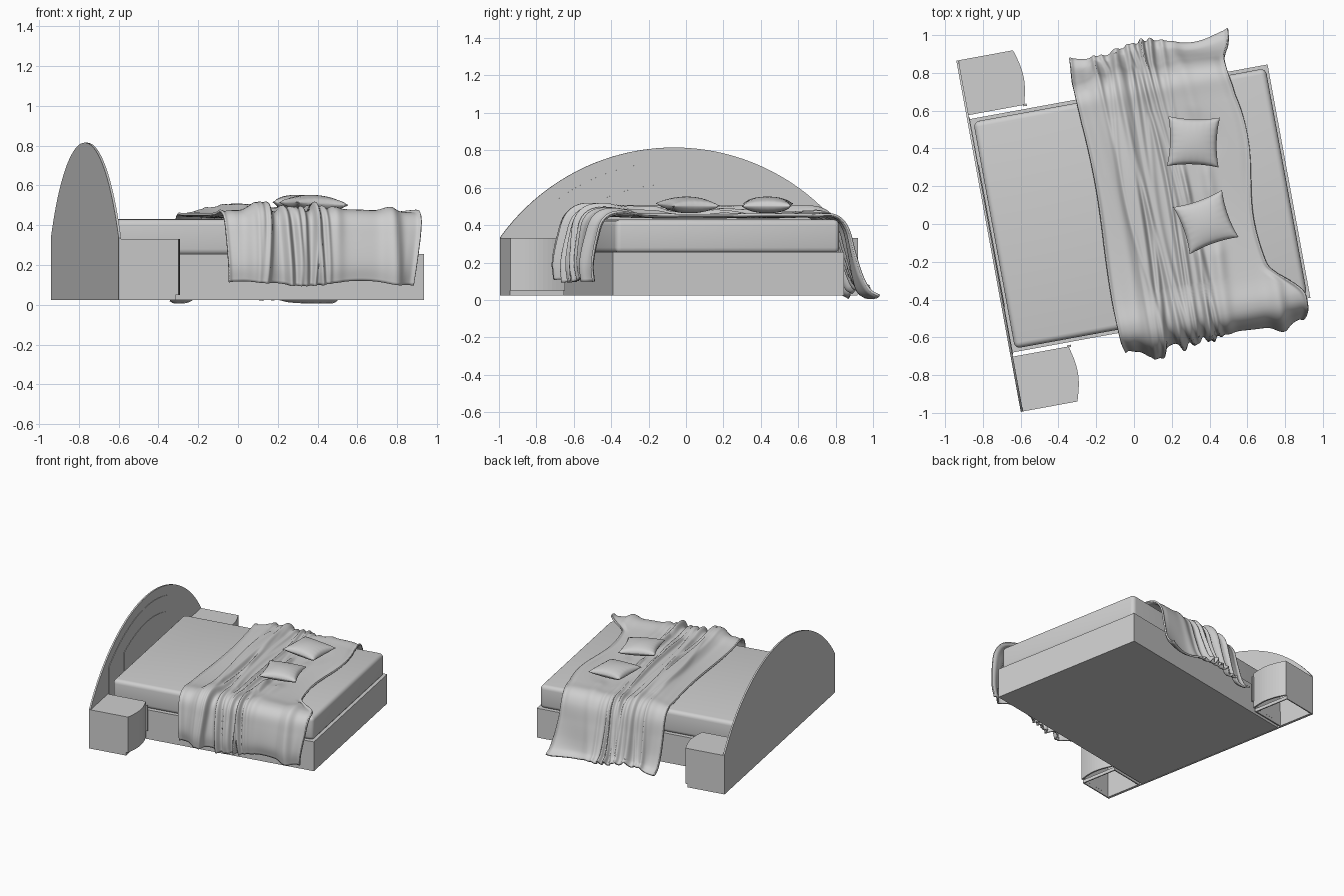
import bpy, bmesh, math, random
from mathutils import Matrix, Vector

random.seed(4)
cube = bpy.data.objects.get("Cube")
if cube:
    bpy.data.objects.remove(cube)

grey = bpy.data.materials.new("plain_grey")
grey.use_nodes = True
colour = (0.62, 0.62, 0.62, 1)
grey.diffuse_color = colour
grey.node_tree.nodes["Principled BSDF"].inputs["Base Color"].default_value = colour

# The whole bed stands turned on the floor: local x runs from head to foot
PLACE = Matrix.Translation((-0.77, -0.065, 0)) @ Matrix.Rotation(math.radians(10.4), 4, 'Z')


def add(name, bm, local=Matrix(), smooth=None):
    bmesh.ops.recalc_face_normals(bm, faces=bm.faces)
    mesh = bpy.data.meshes.new(name)
    bm.to_mesh(mesh)
    bm.free()
    mesh.materials.append(grey)
    ob = bpy.data.objects.new(name, mesh)
    bpy.context.collection.objects.link(ob)
    ob.matrix_world = PLACE @ local
    if smooth:
        bpy.ops.object.select_all(action='DESELECT')
        ob.select_set(True)
        bpy.context.view_layer.objects.active = ob
        bpy.ops.object.shade_smooth_by_angle(angle=math.radians(smooth))
    return ob


def box(name, lo, hi, bevel=0, smooth=None):
    bm = bmesh.new()
    bmesh.ops.create_cube(bm, size=1)
    for v in bm.verts:
        v.co = [a + (c + 0.5) * (b - a) for a, b, c in zip(lo, hi, v.co)]
    if bevel:
        bmesh.ops.bevel(bm, geom=bm.edges[:], offset=bevel, segments=4,
                        profile=0.5, affect='EDGES')
    return add(name, bm, smooth=smooth)


def prism(name, points, shift, cap_start=True, cap_end=True, wall=0):
    """Extrude a closed outline; an uncapped one becomes a thin shell."""
    bm = bmesh.new()
    a = [bm.verts.new(p) for p in points]
    b = [bm.verts.new(Vector(p) + Vector(shift)) for p in points]
    for i in range(len(a)):
        j = (i + 1) % len(a)
        bm.faces.new((a[i], a[j], b[j], b[i]))
    if cap_start:
        bm.faces.new(a[::-1])
    if cap_end:
        bm.faces.new(b)
    ob = add(name, bm)
    if wall:
        m = ob.modifiers.new("wall", 'SOLIDIFY')
        m.thickness, m.offset = wall, -1
    return ob


# Arched headboard with two shallow arched steps
CENTRE = -0.355


def arch(name, radius, half, bottom, start, thick):
    top = math.asin(half / radius)
    pts = [(start, half, bottom), (start, -half, bottom)]
    for i in range(41):
        a = -top + 2 * top * i / 40
        pts.append((start, radius * math.sin(a), CENTRE + radius * math.cos(a)))
    prism(name, pts, (thick, 0, 0))


arch("headboard", 1.17, 0.945, 0.025, 0, 0.012)
arch("headboard_outer_step", 1.095, 0.64, 0.3, 0.012, 0.003)
arch("headboard_inner_step", 0.975, 0.38, 0.3, 0.015, 0.003)

# Bed base and mattress
box("bed_base", (0.014, -0.628, 0.025), (1.617, 0.628, 0.255))
box("mattress", (0.03, -0.61, 0.25), (1.603, 0.61, 0.43), 0.03, 50)

# Nightstands: bow-fronted shells open underneath, on a set-back plinth
for side, label in ((1, "left"), (-1, "right")):
    outline = [(0.012, 0.65), (0.012, 0.945)]
    for i in range(13):
        t = i / 12
        outline.append((0.305 + 0.027 * math.sin(math.pi * t) + 0.006 * t, 0.945 - 0.295 * t))
    prism(label + "_nightstand", [(u, side * v, 0.05) for u, v in outline],
          (0, 0, 0.28), cap_start=False, wall=0.012)
    foot = [(0.012, 0.65), (0.012, 0.945), (0.29, 0.945), (0.29, 0.65)]
    prism(label + "_nightstand_plinth", [(u, side * v, 0.025) for u, v in foot],
          (0, 0, 0.025), False, False, wall=0.012)
    v0, v1 = sorted((side * 0.643, side * 0.655))
    box(label + "_nightstand_handle", (0.305, v0, 0.1), (0.325, v1, 0.3))


# Throw blanket: a cross-section over the bed, rippled by long wandering folds
SECTION = [(-0.715, 0.11), (-0.725, 0.20), (-0.705, 0.33), (-0.675, 0.425), (-0.60, 0.465),
           (-0.45, 0.452), (-0.15, 0.448), (0.2, 0.448), (0.5, 0.448), (0.62, 0.445),
           (0.685, 0.38), (0.72, 0.25), (0.755, 0.12), (0.79, 0.045), (0.835, 0.016)]


def spline(points, samples):
    p = [Vector(q) for q in points]
    p = [2 * p[0] - p[1]] + p + [2 * p[-1] - p[-2]]
    out = []
    for i in range(1, len(p) - 2):
        a, b, c, d = p[i - 1:i + 3]
        n = max(2, round(samples * (c - b).length))
        for k in range(n):
            t = k / n
            out.append(0.5 * (2 * b + (c - a) * t + (2 * a - 5 * b + 4 * c - d) * t * t
                              + (3 * b - a - 3 * c + d) * t ** 3))
    return out + [p[-2]]


def step(a, b, x):
    t = min(1, max(0, (x - a) / (b - a)))
    return t * t * (3 - 2 * t)


PILLOWS = [("far_pillow", 1.157, 0.296, -12), ("near_pillow", 1.145, -0.134, 9)]
folds = []
for i in range(19):
    dense = i < 12
    folds.append((0.74 + 0.032 * i if dense else random.uniform(0.64, 1.5),
                  random.uniform(0.01, 0.03), random.uniform(2, 5), random.uniform(0, 6),
                  random.uniform(0.011, 0.017) if dense else random.uniform(0.025, 0.045),
                  random.uniform(0.018, 0.042), random.uniform(-0.04, 0.04)))


def fold_height(u, d):
    h = 0
    for c, sway, freq, phase, width, height, slant in folds:
        x = (u - c - sway * math.sin(freq * d + phase) - slant * d) / width
        h += height * math.exp(-x * x) * (0.65 + 0.35 * math.sin(3 * d + phase * 2))
    return 0.06 * math.tanh(h / 0.06) + 0.007 * (1 + math.sin(9 * u + 5 * d))


path = spline(SECTION, 62)
bm = bmesh.new()
rows, columns = [], 170
for k, p in enumerate(path):
    tangent = (path[min(k + 1, len(path) - 1)] - path[max(k - 1, 0)]).normalized()
    normal = Vector((-tangent.y, tangent.x))
    d = (k / (len(path) - 1) - 0.5) * 2.1
    head = 0.595 + 0.012 * math.sin(5 * d + 1)
    foot = 1.42 + 0.15 * (1 - step(-0.62, -0.4, p.x)) + 0.025 * math.sin(7 * d)
    hang = step(0.58, 0.68, abs(p.x))
    row = []
    for i in range(columns + 1):
        s = i / columns
        u = head + s * (foot - head)
        lift = fold_height(u, d) * (1 + 0.25 * hang)
        for _, pu, pv, _ in PILLOWS:
            near = math.hypot(u - pu, p.x - pv)
            lift *= 0.45 + 0.55 * step(0.08, 0.19, near)
        edge = min(s, 1 - s) * (foot - head)
        lift = lift * step(-0.01, 0.06, edge) + 0.012 * math.exp(-(edge / 0.012) ** 2)
        q = p + normal * lift
        droop = 0.012 * math.sin(11 * u) * step(0.3, 0.1, p.y) if p.x < 0 else 0
        flare = 0.02 * math.sin(13 * u + 1) * step(0.7, 0.83, p.x)
        row.append(bm.verts.new((u, q.x + flare, max(0.013, q.y + droop))))
    rows.append(row)
for r0, r1 in zip(rows, rows[1:]):
    for i in range(columns):
        bm.faces.new((r0[i], r0[i + 1], r1[i + 1], r1[i]))
blanket = add("throw_blanket", bm, smooth=80)
cloth = blanket.modifiers.new("cloth", 'SOLIDIFY')
cloth.thickness, cloth.offset = 0.012, -1


# Scatter pillows with pinched seams and pointed corners
def pillow(name, u, v, turn):
    bm = bmesh.new()
    bmesh.ops.create_cube(bm, size=2)
    bmesh.ops.subdivide_edges(bm, edges=bm.edges[:], cuts=23, use_grid_fill=True)
    for vert in bm.verts:
        x, y, z = vert.co
        puff = max(0, (1 - x * x) * (1 - y * y)) ** 0.45
        pucker = 1 + 0.05 * math.sin(24 * x) * abs(y) ** 4 + 0.05 * math.sin(24 * y) * abs(x) ** 4
        vert.co = (0.137 * x * (1 - 0.10 * (1 - y * y)),
                   0.132 * y * (1 - 0.10 * (1 - x * x)),
                   z * (0.002 + 0.042 * puff * pucker))
    local = (Matrix.Translation((u, v, 0.508)) @ Matrix.Rotation(math.radians(turn), 4, 'Z')
             @ Matrix.Rotation(math.radians(3), 4, 'Y'))
    add(name, bm, local, smooth=70)


for spec in PILLOWS:
    pillow(*spec)
